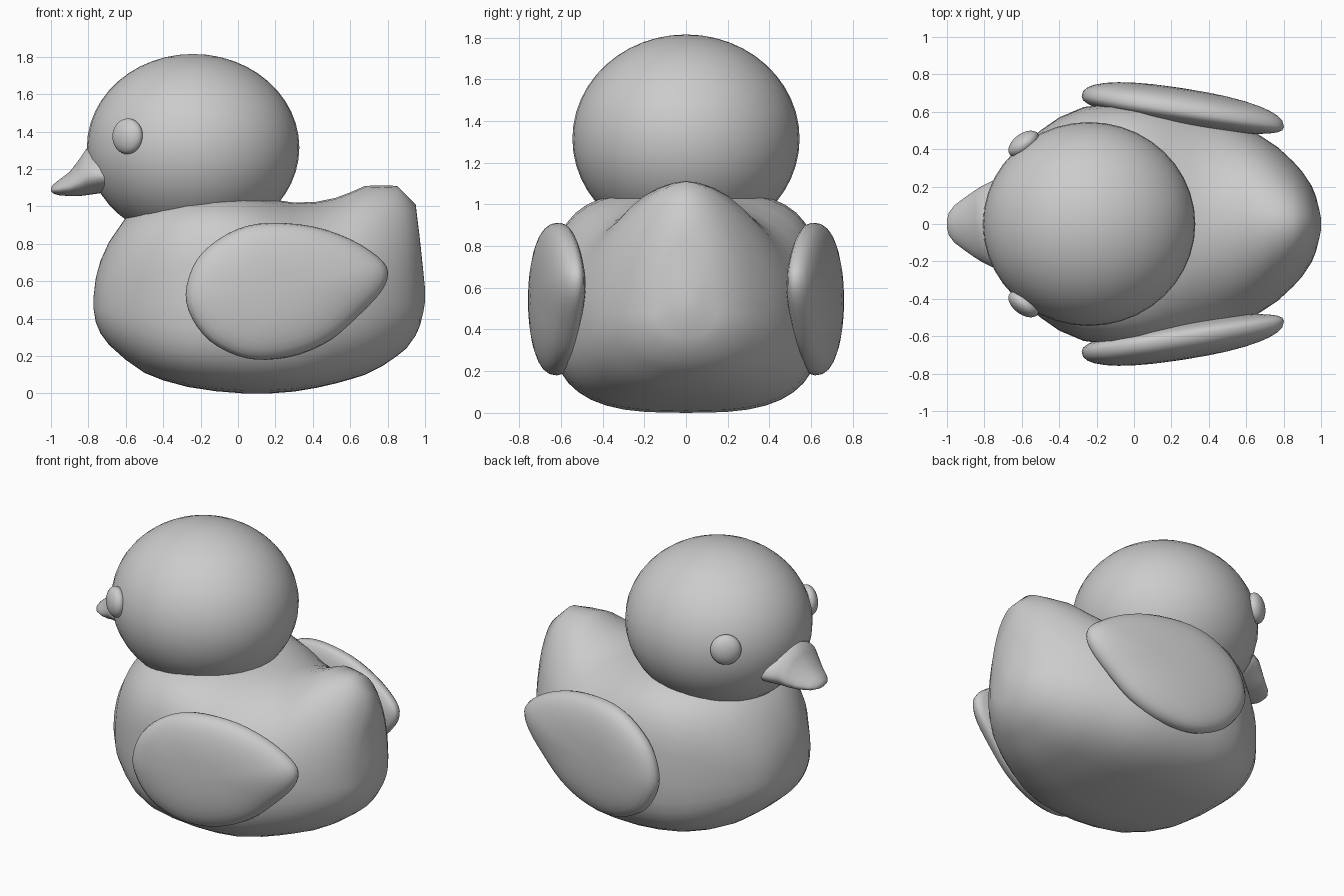
import bpy, bmesh
from math import sin, cos, pi
from mathutils import Vector

if "Cube" in bpy.data.objects:
    bpy.data.objects.remove(bpy.data.objects["Cube"])


def skin(name, rings):
    """Join closed rings of points into a smooth capped skin."""
    bm = bmesh.new()
    loops = [[bm.verts.new(p) for p in r] for r in rings]
    n = len(loops[0])
    for a, b in zip(loops, loops[1:]):
        for i in range(n):
            k = (i + 1) % n
            bm.faces.new((a[i], a[k], b[k], b[i]))
    for cap in (loops[0], loops[-1]):
        c = sum((v.co for v in cap), Vector()) / n
        centre = bm.verts.new(c)
        for i in range(n):
            bm.faces.new((cap[i], cap[(i + 1) % n], centre))
    bmesh.ops.recalc_face_normals(bm, faces=bm.faces)
    for f in bm.faces:
        f.smooth = True
    me = bpy.data.meshes.new(name)
    bm.to_mesh(me)
    bm.free()
    ob = bpy.data.objects.new(name, me)
    bpy.context.collection.objects.link(ob)
    return ob


def spow(v, e):
    return (1 if v >= 0 else -1) * abs(v) ** e


def section(x, zb, zt, w, zm, n_top, n_low, count=40):
    """Rounded cross-section in the y-z plane at x."""
    pts = []
    for i in range(count):
        t = 2 * pi * i / count
        e = 2 / (n_top if sin(t) >= 0 else n_low)
        h = zt - zm if sin(t) >= 0 else zm - zb
        pts.append((x, w * spow(cos(t), e), zm + h * spow(sin(t), e)))
    return pts


def ellipsoid(name, loc, scale, direction=None):
    bpy.ops.mesh.primitive_uv_sphere_add(segments=40, ring_count=24, location=loc)
    ob = bpy.context.object
    ob.name = name
    ob.scale = scale
    if direction:
        ob.rotation_euler = Vector(direction).to_track_quat('Y', 'Z').to_euler()
    bpy.ops.object.shade_smooth()
    return ob


# Body with raised tail: x, bottom, top, half width, upper roundness
BODY = [
    (-.772, .45, .52, .05, 2), (-.76, .38, .62, .15, 2), (-.735, .32, .71, .23, 2.1),
    (-.69, .26, .81, .31, 2.2), (-.60, .18, .94, .42, 2.5), (-.50, .11, 1.0, .50, 2.8),
    (-.40, .07, 1.03, .57, 3.1), (-.27, .035, 1.055, .625, 3.4), (-.12, .012, 1.065, .645, 3.5),
    (.03, 0, 1.06, .65, 3.3), (.17, 0, 1.04, .645, 2.7), (.30, .01, 1.02, .63, 2.2),
    (.42, .03, 1.025, .60, 1.95), (.52, .053, 1.045, .555, 1.9), (.60, .075, 1.075, .515, 1.9),
    (.68, .10, 1.11, .47, 1.9), (.77, .145, 1.112, .41, 1.9), (.85, .20, 1.11, .335, 1.9),
    (.90, .24, 1.06, .28, 1.95), (.95, .31, 1.01, .205, 2), (.972, .36, .83, .15, 2),
    (.99, .43, .66, .08, 2), (1.0, .49, .56, .03, 2)]
skin("body", [section(x, zb, zt, w, .48 if x < .98 else (zb + zt) / 2, n,
                      2 + min(1, max(0, (1 - abs(x)) * 1.5)))
              for x, zb, zt, w, n in BODY])

# Head
ellipsoid("head", (-.24, 0, 1.315), (.568, .545, .5))

# Beak: x, bottom, top, half width
BEAK = [(-1.0, 1.08, 1.1, .02), (-.99, 1.07, 1.115, .06), (-.96, 1.06, 1.14, .10),
        (-.90, 1.055, 1.185, .145), (-.85, 1.055, 1.25, .18), (-.81, 1.06, 1.31, .205),
        (-.74, 1.07, 1.31, .24), (-.65, 1.09, 1.25, .24)]
skin("beak", [section(x, zb, zt, w, zb + (zt - zb) * .4, 1.75, 2)
              for x, zb, zt, w in BEAK])

# Wing outline in x-z, smoothed by a closed spline
WING = [(-.28, .53), (-.24, .68), (-.15, .79), (0, .88), (.17, .912), (.4, .893),
        (.6, .825), (.75, .73), (.802, .65), (.77, .55), (.65, .42), (.5, .29),
        (.33, .21), (.15, .18), (0, .2), (-.15, .28), (-.245, .4)]


def spline(pts, steps=3):
    out, n = [], len(pts)
    for i in range(n):
        a, b, c, d = (Vector(pts[(i + k) % n]) for k in (-1, 0, 1, 2))
        for s in range(steps):
            t = s / steps
            out.append(.5 * (2 * b + (c - a) * t + (2 * a - 5 * b + 4 * c - d) * t * t
                             + (3 * b - a - 3 * c + d) * t ** 3))
    return out


outline = spline(WING)
mid = Vector((.24, .55))
for side, label in ((-1, "right"), (1, "left")):
    # Wings: domed on both faces and toed in towards the tail
    rings = []
    for i in range(17):
        t = -pi / 2 + pi * (i + .15) / 16.3
        s = abs(cos(t)) ** .85
        h = spow(sin(t), .85) * (.125 if t > 0 else .08)
        ring = []
        for p in outline:
            q = mid + (p - mid) * s
            ring.append((q.x, side * (.64 - .15 * q.x + h), q.y))
        rings.append(ring)
    skin(label + "_wing", rings)
    # Eyes: flattened balls lying on the head surface
    ellipsoid(label + "_eye", (-.59, side * .428, 1.375), (.093, .055, .095),
              (-.6, side * .8, .05))
